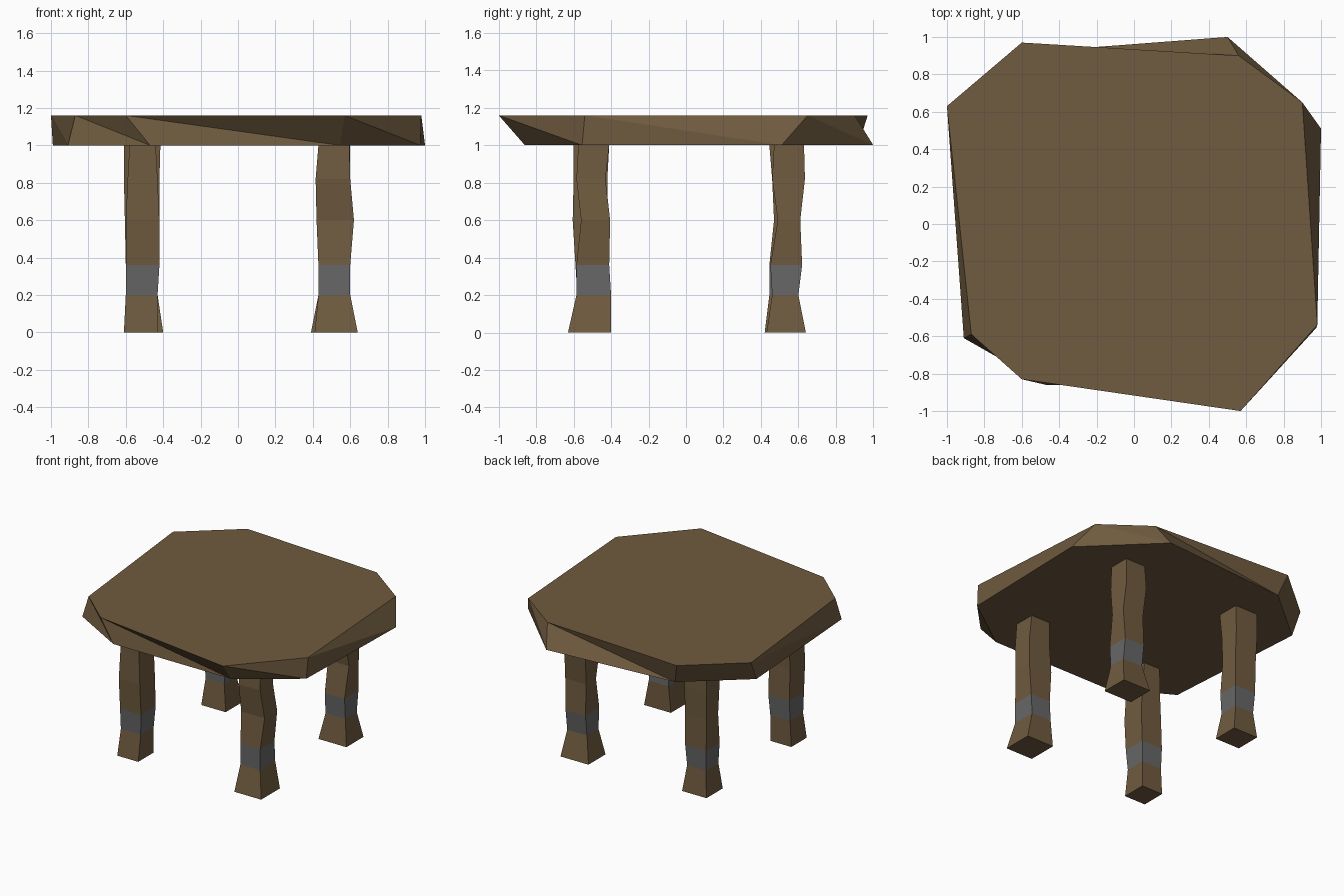
import bpy, bmesh

if "Cube" in bpy.data.objects:
    bpy.data.objects.remove(bpy.data.objects["Cube"])


def material(name, rgb):
    m = bpy.data.materials.new(name)
    m.diffuse_color = (*rgb, 1)
    m.use_nodes = True
    m.node_tree.nodes["Principled BSDF"].inputs["Base Color"].default_value = m.diffuse_color
    return m


WOOD = material("wood", (0.16, 0.105, 0.05))
METAL = material("grey_band", (0.135, 0.135, 0.135))


def loft(name, rings, band=None):
    """Skin a stack of counter-clockwise rings, cap both ends; one segment may be the grey band."""
    bm = bmesh.new()
    loops = [[bm.verts.new(p) for p in ring] for ring in rings]
    n = len(loops[0])
    bm.faces.new(loops[0][::-1])
    bm.faces.new(loops[-1])
    for s, (lo, up) in enumerate(zip(loops, loops[1:])):
        for i in range(n):
            j = (i + 1) % n
            for tri in ((lo[i], lo[j], up[i]), (lo[j], up[j], up[i])):
                bm.faces.new(tri).material_index = int(s == band)
    # merge flat triangle pairs back into clean quads
    bmesh.ops.dissolve_limit(bm, angle_limit=0.02, verts=bm.verts, edges=bm.edges,
                             delimit={'MATERIAL'})
    me = bpy.data.meshes.new(name)
    bm.to_mesh(me)
    bm.free()
    me.materials.append(WOOD)
    me.materials.append(METAL)
    ob = bpy.data.objects.new(name, me)
    bpy.context.collection.objects.link(ob)


# rough-hewn eight-sided table top
under = [(-0.99, 0.55), (-0.91, -0.61), (-0.47, -0.86), (0.545, -0.86),
         (0.975, -0.555), (1.0, 0.51), (0.5, 1.0), (-0.55, 0.92)]
upper = [(-1.0, 0.63), (-0.87, -0.59), (-0.6, -0.83), (0.57, -1.0),
         (0.98, -0.54), (0.9, 0.65), (0.56, 0.9), (-0.6, 0.97)]
loft("table_top", [[(x, y, 1.0) for x, y in under], [(x, y, 1.16) for x, y in upper]])

# crooked square legs: x0, x1, y0, y1 at each height
HEIGHTS = (0, 0.2, 0.36, 0.6, 0.82, 1.0)
LEGS = {
    "front_right_leg": [(0.41, 0.64, -0.63, -0.40), (0.43, 0.60, -0.585, -0.40),
                        (0.43, 0.60, -0.585, -0.41), (0.42, 0.62, -0.56, -0.405),
                        (0.415, 0.60, -0.585, -0.43), (0.43, 0.595, -0.575, -0.41)],
    "front_left_leg": [(-0.61, -0.43, -0.61, -0.42), (-0.60, -0.43, -0.58, -0.42),
                       (-0.60, -0.42, -0.59, -0.41), (-0.60, -0.42, -0.605, -0.42),
                       (-0.59, -0.43, -0.60, -0.42), (-0.58, -0.44, -0.60, -0.41)],
    "back_right_leg": [(0.39, 0.63, 0.43, 0.64), (0.43, 0.60, 0.46, 0.60),
                       (0.43, 0.60, 0.45, 0.62), (0.43, 0.61, 0.49, 0.61),
                       (0.42, 0.60, 0.46, 0.635), (0.43, 0.60, 0.47, 0.63)],
    "back_left_leg": [(-0.61, -0.40, 0.42, 0.62), (-0.59, -0.43, 0.445, 0.60),
                      (-0.60, -0.42, 0.445, 0.61), (-0.605, -0.42, 0.47, 0.61),
                      (-0.61, -0.42, 0.46, 0.62), (-0.61, -0.415, 0.445, 0.62)],
}
for name, sections in LEGS.items():
    loft(name, [[(a, c, z), (b, c, z), (b, d, z), (a, d, z)]
                for z, (a, b, c, d) in zip(HEIGHTS, sections)], band=1)
